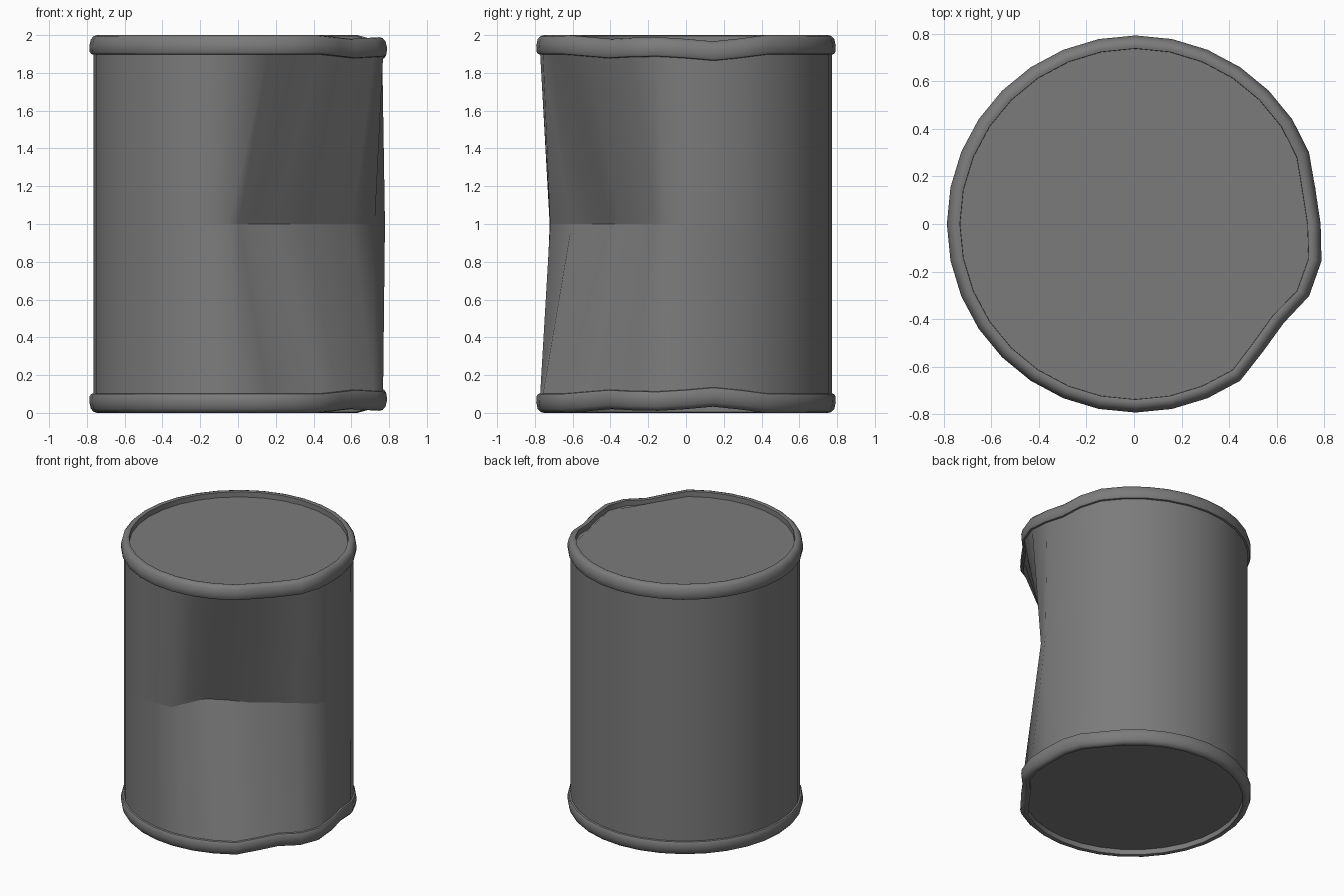
import bpy, bmesh, math
from mathutils import Vector

if "Cube" in bpy.data.objects:
    bpy.data.objects.remove(bpy.data.objects["Cube"])

N = 32
STEP = math.radians(360 / N)
PUSH = Vector((-1, 1, 0)).normalized()
SHIFT = .006  # keeps the lopsided can centred

# Dent amounts per column (column 0 points to +x, each is 11.25 degrees)
side_dent = {-9: .05, -8: .075, -7: .215, -6: .336, -5: .335, -4: .28,
             -3: .24, -2: .161, -1: .055}
rim_in = {-4: .034, -3: .043, -2: .002, -1: -.005, 0: .014, 1: .022, 2: .003}
rim_dip = {-4: .01, -3: .02, -2: .014, -1: .011, 0: .02, 1: .033, 2: .018}

steel = bpy.data.materials.new("grey_steel")
steel.diffuse_color = (.2, .2, .2, 1)
steel.use_nodes = True
steel.node_tree.nodes["Principled BSDF"].inputs["Base Color"].default_value = steel.diffuse_color


def point(k, r, z):
    """Point on a bent ring near the can's end; the dip runs toward mid height."""
    r -= rim_in.get(k, 0)
    z -= math.copysign(rim_dip.get(k, 0), z - 1)
    return Vector((r * math.cos(k * STEP) + SHIFT, r * math.sin(k * STEP), z))


def make(name, rings, cap=False, angle=40):
    """Bridge rings of points with quads, optionally filling the last ring."""
    bm = bmesh.new()
    loops = [[bm.verts.new(p) for p in ring] for ring in rings]
    for a, b in zip(loops, loops[1:]):
        for i in range(N):
            j = (i + 1) % N
            bm.faces.new((a[i], a[j], b[j], b[i]))
    if cap:
        bm.faces.new(loops[-1])
    me = bpy.data.meshes.new(name)
    bm.to_mesh(me)
    bm.free()
    ob = bpy.data.objects.new(name, me)
    bpy.context.collection.objects.link(ob)
    me.materials.append(steel)
    bpy.ops.object.select_all(action='DESELECT')
    ob.select_set(True)
    bpy.context.view_layer.objects.active = ob
    bpy.ops.object.shade_smooth_by_angle(angle=math.radians(angle))
    return ob


cols = range(-N // 2, N // 2)

# Crushed side wall: smooth around, with a sharp crease at mid height
crease = [Vector((.772 * math.cos(k * STEP) + SHIFT, .772 * math.sin(k * STEP), 1))
          + PUSH * side_dent.get(k, 0) for k in cols]
wall = make("can_wall", [[point(k, .772, .1) for k in cols], crease,
                         [point(k, .772, 1.9) for k in cols]], angle=80)
for e in wall.data.edges:
    if all(abs(wall.data.vertices[i].co.z - 1) < .01 for i in e.vertices):
        e.use_edge_sharp = True

# Rolled rim profile running from the wall over the lip to the recessed lid
profile = [(.77, 1.897), (.784, 1.9), (.791, 1.912), (.793, 1.945), (.785, 1.978),
           (.77, 1.995), (.752, 2.0), (.738, 1.996), (.737, 1.958)]
make("top_rim_and_lid", [[point(k, r, z) for k in cols] for r, z in profile], True)
bottom = make("bottom_rim_and_base",
              [[point(k, r, 2 - z) for k in cols] for r, z in profile], True)
bottom.data.flip_normals()
